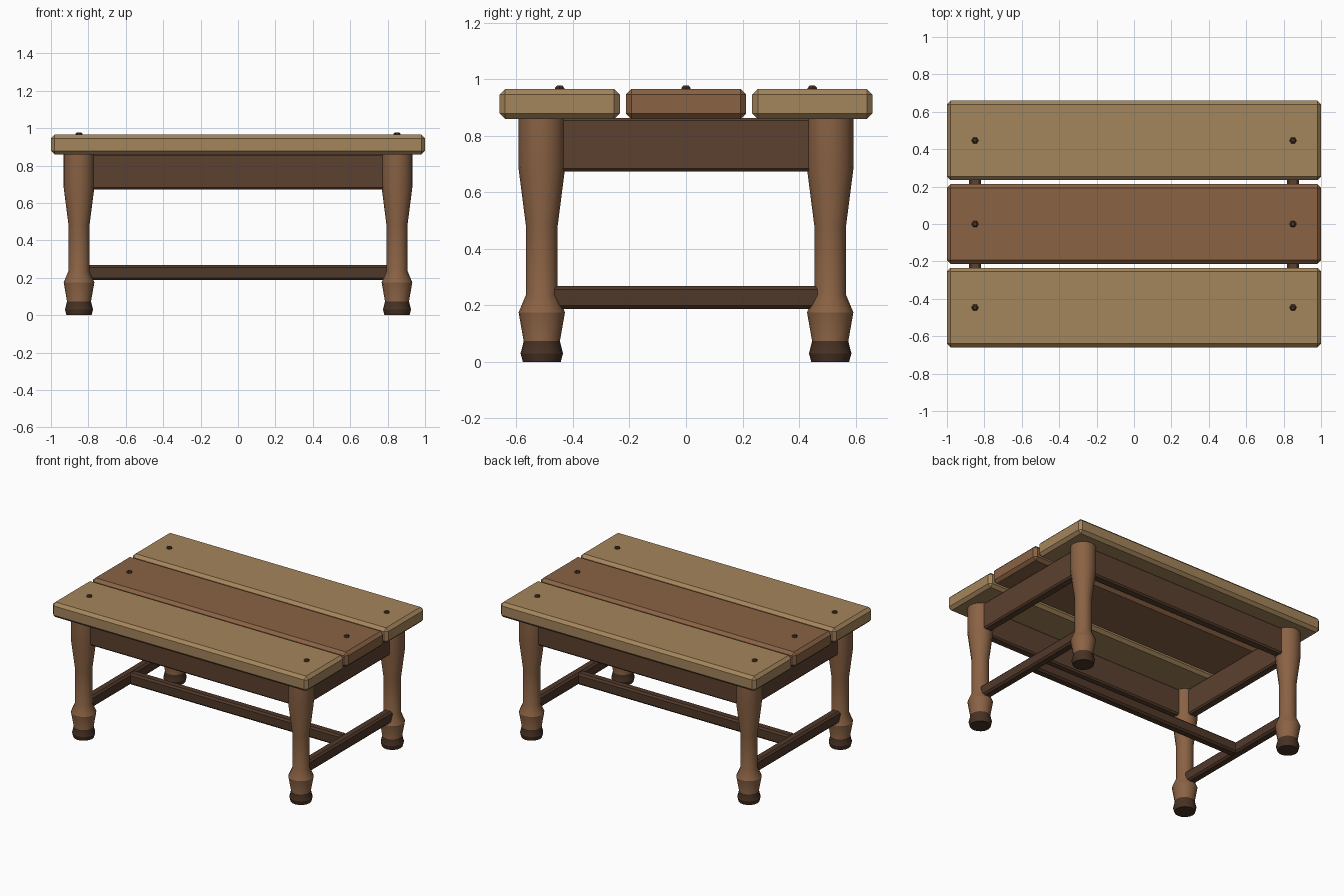
import bpy, bmesh, math
from mathutils import Matrix

if "Cube" in bpy.data.objects:
    bpy.data.objects.remove(bpy.data.objects["Cube"])


def material(name, rgb):
    # sRGB 0-255 converted to linear
    m = bpy.data.materials.new(name)
    lin = [((c / 255 + 0.055) / 1.055) ** 2.4 for c in rgb]
    m.diffuse_color = (*lin, 1)
    m.use_nodes = True
    m.node_tree.nodes["Principled BSDF"].inputs["Base Color"].default_value = m.diffuse_color
    return m


LIGHT = material("light wood", (164, 133, 91))
WARM = material("warm brown wood", (138, 98, 68))
DARK = material("dark apron wood", (92, 65, 47))
RAIL = material("dark stretcher wood", (80, 56, 41))
FOOT = material("darkest foot wood", (72, 50, 36))


def add_object(name, bm, mats):
    me = bpy.data.meshes.new(name)
    bmesh.ops.recalc_face_normals(bm, faces=bm.faces)
    bm.to_mesh(me)
    bm.free()
    for m in mats:
        me.materials.append(m)
    ob = bpy.data.objects.new(name, me)
    bpy.context.collection.objects.link(ob)
    return ob


def beam(name, centre, size, chamfer, mat):
    # box with a single-segment chamfer on every edge
    bm = bmesh.new()
    bmesh.ops.create_cube(bm, size=1, matrix=Matrix.Translation(centre) @ Matrix.Diagonal((*size, 1)))
    bmesh.ops.bevel(bm, geom=bm.edges[:], offset=chamfer, segments=1, affect='EDGES')
    return add_object(name, bm, [mat])


def turned(name, x, y, profile, sides, mats, foot_z=-1):
    # closed lathe of (radius, z) rings; faces below foot_z use the second material
    bm = bmesh.new()
    rings = []
    for r, z in profile:
        rings.append([bm.verts.new((x + r * math.cos(2 * math.pi * i / sides),
                                    y + r * math.sin(2 * math.pi * i / sides), z))
                      for i in range(sides)])
    for a, b in zip(rings, rings[1:]):
        for i in range(sides):
            j = (i + 1) % sides
            bm.faces.new((a[i], a[j], b[j], b[i]))
    bm.faces.new(rings[0][::-1])
    bm.faces.new(rings[-1])
    for f in bm.faces:
        if f.calc_center_median().z < foot_z:
            f.material_index = 1
    return add_object(name, bm, mats)


# Table top planks
for name, y, mat in (("front_plank", -0.447, LIGHT), ("middle_plank", 0, WARM), ("back_plank", 0.447, LIGHT)):
    beam(name, (0, y, 0.912), (2, 0.426, 0.106), 0.02, mat)
    # Hexagonal pegs at both plank ends
    for side, x in (("left", -0.85), ("right", 0.85)):
        turned(f"{name}_{side}_peg", x, y, [(0.019, 0.95), (0.019, 0.969), (0.011, 0.977)], 6, [FOOT])

# Turned legs with dark feet
LEG = [(0.067, 0), (0.075, 0.03), (0.064, 0.073), (0.082, 0.175), (0.056, 0.237),
       (0.056, 0.48), (0.083, 0.69), (0.083, 0.862)]
for fb, y in (("front", -0.51), ("back", 0.51)):
    for side, x in (("left", -0.85), ("right", 0.85)):
        leg = turned(f"{fb}_{side}_leg", x, y, LEG, 16, [WARM, FOOT], 0.073)
        bpy.ops.object.select_all(action='DESELECT')
        leg.select_set(True)
        bpy.context.view_layer.objects.active = leg
        bpy.ops.object.shade_smooth_by_angle(angle=math.radians(25))

# Aprons under the top
for name, s in (("front", -1), ("back", 1)):
    beam(f"{name}_apron", (0, s * 0.51, 0.768), (1.62, 0.064, 0.19), 0.01, DARK)
for name, s in (("left", -1), ("right", 1)):
    beam(f"{name}_apron", (s * 0.85, 0, 0.768), (0.064, 0.94, 0.19), 0.01, DARK)
    # Side stretchers
    beam(f"{name}_stretcher", (s * 0.85, 0, 0.228), (0.064, 0.98, 0.081), 0.012, RAIL)

# Long centre stretcher
beam("centre_stretcher", (0, 0, 0.228), (1.67, 0.064, 0.08), 0.012, RAIL)
